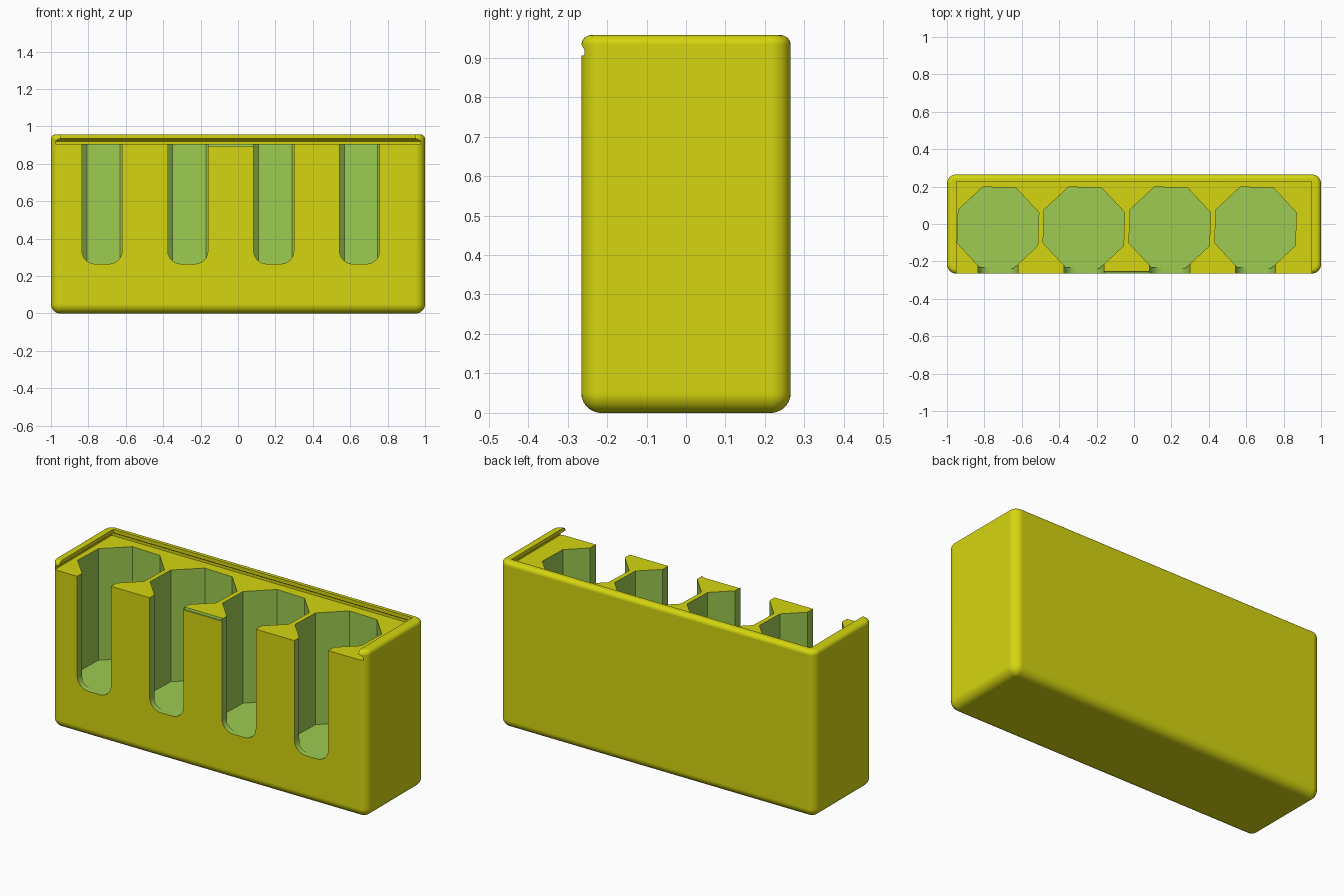
import bpy, bmesh, math

if "Cube" in bpy.data.objects:
    bpy.data.objects.remove(bpy.data.objects["Cube"])

HX, HY, H = 1.0, 0.265, 0.957      # half width, half depth, height
DECK, FLOOR = 0.905, 0.265         # top deck and pocket floor heights
CENTRES = [-0.727 + 0.459 * i for i in range(4)]


def material(name, rgb):
    m = bpy.data.materials.new(name)
    m.diffuse_color = (*rgb, 1)
    m.use_nodes = True
    m.node_tree.nodes["Principled BSDF"].inputs["Base Color"].default_value = m.diffuse_color
    return m


MATS = [material("yellow", (0.665, 0.665, 0.005)),
        material("green", (0.337, 0.597, 0.082))]


def loft(name, rings, mat=0):
    """Solid skinned through closed rings with equal point counts."""
    bm = bmesh.new()
    rows = [[bm.verts.new(p) for p in r] for r in rings]
    n = len(rows[0])
    for a, b in zip(rows, rows[1:]):
        for i in range(n):
            j = (i + 1) % n
            bm.faces.new((a[i], a[j], b[j], b[i]))
    bm.faces.new(rows[0][::-1])
    bm.faces.new(rows[-1])
    bmesh.ops.recalc_face_normals(bm, faces=bm.faces)
    for f in bm.faces:
        f.material_index = mat
    me = bpy.data.meshes.new(name)
    bm.to_mesh(me)
    bm.free()
    for m in MATS:
        me.materials.append(m)
    ob = bpy.data.objects.new(name, me)
    bpy.context.collection.objects.link(ob)
    return ob


def rounded_ring(z, inset, r, steps=8):
    pts = []
    for k, (sx, sy) in enumerate([(1, 1), (-1, 1), (-1, -1), (1, -1)]):
        for s in range(steps + 1):
            a = math.pi / 2 * (k + s / steps)
            pts.append((sx * (HX - inset - r) + r * math.cos(a),
                        sy * (HY - inset - r) + r * math.sin(a), z))
    return pts


def cut(target, cutter):
    mod = target.modifiers.new("cut", 'BOOLEAN')
    mod.operation, mod.solver, mod.object = 'DIFFERENCE', 'EXACT', cutter
    bpy.context.view_layer.objects.active = target
    bpy.ops.object.modifier_apply(modifier=mod.name)
    bpy.data.objects.remove(cutter, do_unlink=True)


# Case body: rounded block, softer at the bottom than at the top
rings = []
R, T = 0.05, 0.025
for s in range(9):
    a = math.pi / 2 * s / 8
    i = min(R * (1 - math.sin(a)), R - 0.002)
    rings.append(rounded_ring(R * (1 - math.cos(a)), i, R - i))
for s in range(7):
    a = math.pi / 2 * s / 6
    i = T * (1 - math.cos(a))
    rings.append(rounded_ring(H - T + T * math.sin(a), i, R - i))
case = loft("case", rings)


# Lid channel: open at the front, undercut on the other three sides
def channel_ring(z, x, y):
    return [(-x, -0.4, z), (x, -0.4, z), (x, y, z), (-x, y, z)]


cut(case, loft("lid_cutter", [channel_ring(DECK, 0.976, 0.252),
                              channel_ring(0.920, 0.976, 0.252),
                              channel_ring(0.929, 0.966, 0.243),
                              channel_ring(0.936, 0.948, 0.226),
                              channel_ring(1.1, 0.948, 0.226)]))

for cx in CENTRES:
    # Eight-sided pocket
    octagon = [(cx + 0.233 * math.cos(math.radians(20.5 + 45 * k)),
                -0.02 + 0.233 * math.sin(math.radians(20.5 + 45 * k)))
               for k in range(8)]
    cut(case, loft("pocket_cutter",
                   [[(x, y, z) for x, y in octagon] for z in (FLOOR, 1.1)], 1))
    # Front slot with rounded lower corners
    w, r = 0.1075, 0.07
    outline = [(cx + w, 1.1), (cx - w, 1.1)]
    for side, start in ((-1, math.pi), (1, 1.5 * math.pi)):
        for s in range(7):
            a = start + math.pi / 2 * s / 6
            outline.append((cx + side * (w - r) + r * math.cos(a),
                            FLOOR + r + r * math.sin(a)))
    cut(case, loft("slot_cutter",
                   [[(x, y, z) for x, z in outline] for y in (-0.4, -0.1)], 1))

# Thumb bevel on the front edge of the deck
bevel = [(-0.3, DECK - 0.012), (-0.257, DECK - 0.012),
         (-0.252, DECK + 0.01), (-0.3, DECK + 0.01)]
cut(case, loft("thumb_cutter",
               [[(x, y, z) for y, z in bevel] for x in (-0.16, 0.081)], 1))

# Smooth rounded edges, crisp cuts
bpy.ops.object.select_all(action='DESELECT')
case.select_set(True)
bpy.context.view_layer.objects.active = case
bpy.ops.object.shade_smooth_by_angle(angle=math.radians(30))
normals = case.modifiers.new("weighted_normals", 'WEIGHTED_NORMAL')
normals.keep_sharp = True
